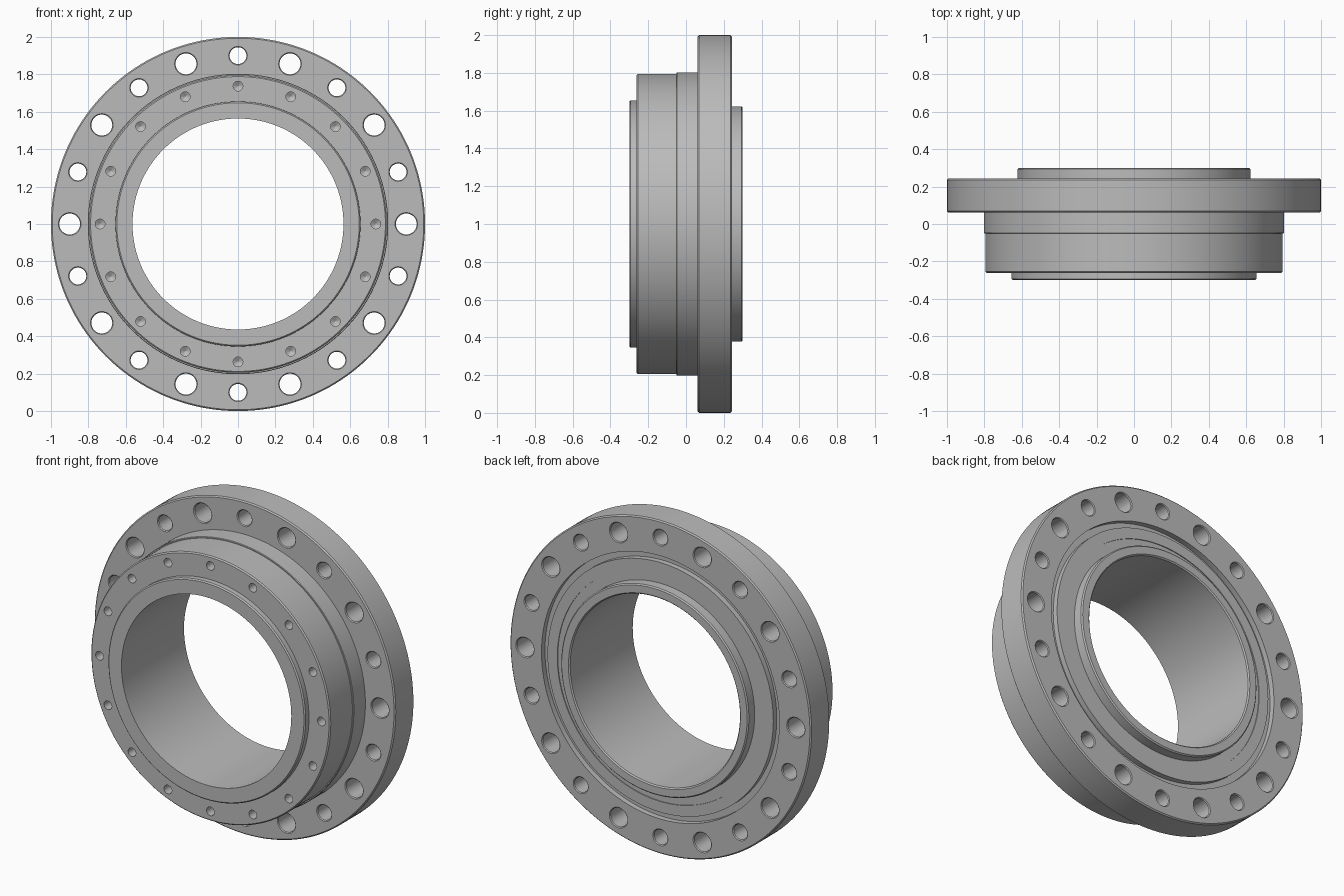
import bpy, bmesh, math
from mathutils import Matrix, Vector

if "Cube" in bpy.data.objects:
    bpy.data.objects.remove(bpy.data.objects["Cube"])

steel = bpy.data.materials.new("steel grey")
steel.diffuse_color = (0.5, 0.5, 0.5, 1)
steel.use_nodes = True
steel.node_tree.nodes["Principled BSDF"].inputs["Base Color"].default_value = steel.diffuse_color


def lathe(bm, profile, steps, offset=(0, 0, 0)):
    """Spin a closed (radius, y) outline around the y axis."""
    rows = []
    for i in range(steps):
        a = 2 * math.pi * i / steps
        rows.append([bm.verts.new(Vector((r * math.sin(a), y, r * math.cos(a))) + Vector(offset))
                     for r, y in profile])
    n = len(profile)
    for i in range(steps):
        p, q = rows[i], rows[(i + 1) % steps]
        for j in range(n):
            k = (j + 1) % n
            bm.faces.new((p[j], p[k], q[k], q[j]))


def plug(bm, profile, steps, offset):
    """Solid turned pin; the outline runs from one axis end to the other."""
    lathe_rows = [[bm.verts.new(Vector((r * math.sin(2 * math.pi * i / steps), y,
                                        r * math.cos(2 * math.pi * i / steps))) + Vector(offset))
                   for i in range(steps)] for r, y in profile]
    for a, b in zip(lathe_rows, lathe_rows[1:]):
        for i in range(steps):
            k = (i + 1) % steps
            bm.faces.new((a[i], a[k], b[k], b[i]))
    bm.faces.new(lathe_rows[0])
    bm.faces.new(lathe_rows[-1])


def finish(bm, name):
    bmesh.ops.recalc_face_normals(bm, faces=bm.faces)
    me = bpy.data.meshes.new(name)
    bm.to_mesh(me)
    bm.free()
    me.materials.append(steel)
    ob = bpy.data.objects.new(name, me)
    ob.location.z = 1
    bpy.context.collection.objects.link(ob)
    return ob


# Turned flange body: bore, front collar, stepped hub, flange, seal groove, back collar
c = 0.007
outline = [
    (0.564, -0.30), (0.655 - c, -0.30), (0.655, -0.30 + c), (0.655, -0.262),
    (0.795 - c, -0.262), (0.795, -0.262 + c), (0.795, -0.05),
    (0.803 - 0.003, -0.05), (0.803, -0.047), (0.803, 0.062),
    (1 - c, 0.062), (1, 0.062 + c), (1, 0.243 - c), (1 - c, 0.243),
    (0.79, 0.243), (0.79, 0.21), (0.75, 0.21), (0.75, 0.243),
    (0.685, 0.243), (0.685, 0.238), (0.623, 0.238),
    (0.623, 0.30 - c), (0.623 - c, 0.30), (0.564 + c, 0.30), (0.564, 0.30 - c),
]
bm = bmesh.new()
lathe(bm, outline, 160)
flange = finish(bm, "flange_body")

# Hole cutters
bm = bmesh.new()
for k in range(20):
    a = math.radians(18 * k)
    r = 0.056 if k % 2 else 0.045
    e = 0.005
    pin = [(r + e + 0.02, 0.042), (r, 0.062 + e), (r, 0.243 - e), (r + e + 0.02, 0.263)]
    plug(bm, pin, 32, (0.9 * math.sin(a), 0, 0.9 * math.cos(a)))
for k in range(16):
    a = math.radians(22.5 * k)
    pin = [(0.026, -0.30), (0.026, -0.15), (0.002, -0.135)]
    plug(bm, pin, 20, (0.737 * math.sin(a), 0, 0.737 * math.cos(a)))
cutter = finish(bm, "hole_cutter")
cutter.hide_render = True

# Drill the bolt holes and blind screw holes
cut = flange.modifiers.new("drill", "BOOLEAN")
cut.operation = "DIFFERENCE"
cut.solver = "EXACT"
cut.object = cutter
bpy.context.view_layer.objects.active = flange
flange.select_set(True)
cutter.select_set(False)
bpy.ops.object.modifier_apply(modifier=cut.name)
bpy.data.objects.remove(cutter)
bpy.ops.object.shade_smooth_by_angle(angle=math.radians(30))
